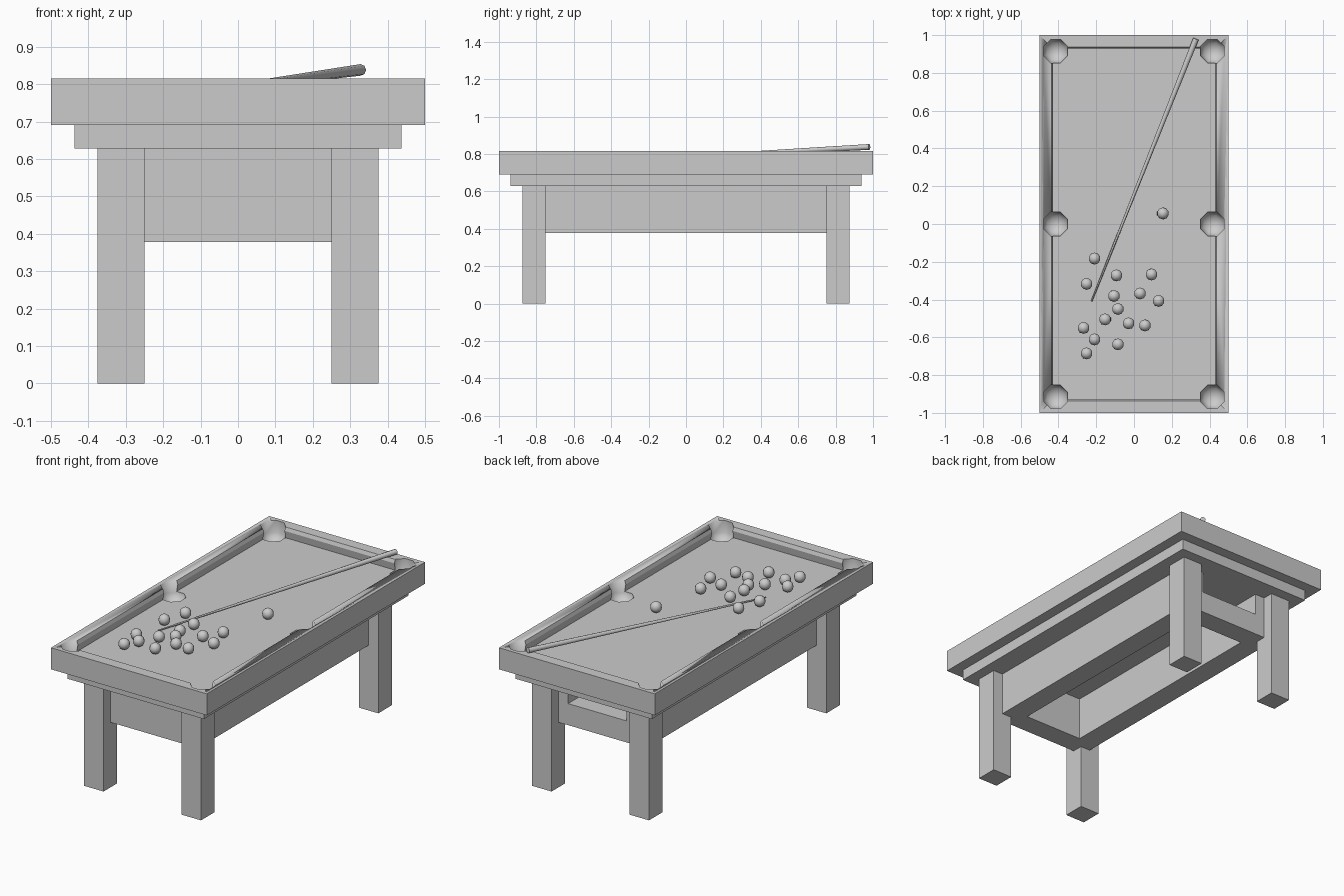
import bpy
import bmesh
import math
from mathutils import Vector

if "Cube" in bpy.data.objects:
    bpy.data.objects.remove(bpy.data.objects["Cube"], do_unlink=True)

grey = bpy.data.materials.new("plain_grey")
grey.use_nodes = True
COLOUR = (0.6, 0.6, 0.6, 1)
grey.diffuse_color = COLOUR
grey.node_tree.nodes["Principled BSDF"].inputs["Base Color"].default_value = COLOUR

BED, TOP = 0.7525, 0.815


def finish(name, bm, smooth=False):
    bmesh.ops.recalc_face_normals(bm, faces=bm.faces[:])
    for f in bm.faces:
        f.smooth = smooth
    mesh = bpy.data.meshes.new(name)
    bm.to_mesh(mesh)
    bm.free()
    mesh.materials.append(grey)
    obj = bpy.data.objects.new(name, mesh)
    bpy.context.collection.objects.link(obj)
    return obj


def loft(name, loops):
    """Skin a list of point loops and cap both ends."""
    bm = bmesh.new()
    rings = [[bm.verts.new(p) for p in loop] for loop in loops]
    for a, b in zip(rings, rings[1:]):
        for i in range(len(a)):
            j = (i + 1) % len(a)
            bm.faces.new((a[i], a[j], b[j], b[i]))
    bm.faces.new(rings[0])
    bm.faces.new(rings[-1])
    return finish(name, bm)


def rect(hx, hy, z, cx=0, cy=0):
    return [(cx + sx * hx, cy + sy * hy, z)
            for sx, sy in ((-1, -1), (1, -1), (1, 1), (-1, 1))]


def box(name, hx, hy, z0, z1, cx=0, cy=0):
    return loft(name, [rect(hx, hy, z0, cx, cy), rect(hx, hy, z1, cx, cy)])


def octagon(r, z, cx, cy):
    return [(cx + r * math.cos((i + 0.5) * math.pi / 4),
             cy + r * math.sin((i + 0.5) * math.pi / 4), z) for i in range(8)]


def cut(target, cutters):
    bpy.context.view_layer.objects.active = target
    for c in cutters:
        c.hide_render = True
        mod = target.modifiers.new("cut", "BOOLEAN")
        mod.operation = "DIFFERENCE"
        mod.solver = "EXACT"
        mod.object = c
        bpy.ops.object.modifier_apply(modifier=mod.name)
        bpy.data.objects.remove(c, do_unlink=True)


# Table top: outer box, rails with a cushion nose, sunken bed
table_top = loft("table_top", [
    rect(0.5, 1, 0.69), rect(0.5, 1, TOP),
    rect(0.4375, 0.9375, TOP), rect(0.43, 0.93, 0.795),
    rect(0.4375, 0.9375, BED)])

# Six octagonal pockets with rounded bottoms
pockets = [(sx * 0.415, y) for sx in (-1, 1) for y in (-0.915, 0, 0.915)]
cut(table_top, [loft("pocket_cutter", [
    octagon(0.0677, 0.9, *p), octagon(0.0677, 0.745, *p),
    octagon(0.048, 0.715, *p), octagon(0.015, 0.703, *p)]) for p in pockets])
for poly in table_top.data.polygons:
    poly.use_smooth = any((poly.center.xy - Vector(p)).length < 0.0665 for p in pockets)

# Apron under the top
box("apron", 0.4375, 0.9375, 0.628, 0.69)

# Legs
for sx, side in ((-1, "right"), (1, "left")):
    for sy, end in ((-1, "front"), (1, "back")):
        box(f"{end}_{side}_leg", 0.0625, 0.0625, 0, 0.628, sx * 0.3125, sy * 0.8125)

# Hollow lower frame with a return opening in the back wall
frame = box("lower_frame", 0.3125, 0.8125, 0.378, 0.628)
cut(frame, [box("hollow_cutter", 0.1875, 0.6875, 0.3, 0.7),
            box("opening_cutter", 0.1875, 0.15, 0.503, 0.7, 0, 0.75)])

# Balls resting on the bed
BALL = 0.0315
spots = [(.153, .056), (-.209, -.183), (-.251, -.317), (-.093, -.272),
         (.093, -.267), (.032, -.368), (.13, -.407), (-.106, -.381),
         (-.085, -.45), (-.153, -.505), (-.267, -.55), (-.029, -.526),
         (.058, -.537), (-.209, -.611), (-.085, -.637), (-.251, -.685)]
for n, (x, y) in enumerate(spots):
    bm = bmesh.new()
    bmesh.ops.create_uvsphere(bm, u_segments=10, v_segments=8, radius=BALL)
    bmesh.ops.translate(bm, verts=bm.verts[:], vec=(x, y, BED + BALL))
    finish(f"ball_{n + 1}", bm, smooth=True)

# Tapered cue leaning on the back rail
tip, butt = Vector((-0.225, -0.41, 0.763)), Vector((0.328, 0.98, 0.838))
axis = butt - tip
bm = bmesh.new()
bmesh.ops.create_cone(bm, cap_ends=True, segments=8, radius1=0.004,
                      radius2=0.0155, depth=axis.length)
bmesh.ops.rotate(bm, verts=bm.verts[:], cent=(0, 0, 0),
                 matrix=axis.to_track_quat("Z", "Y").to_matrix())
bmesh.ops.translate(bm, verts=bm.verts[:], vec=(tip + butt) / 2)
cue = finish("cue", bm, smooth=True)
for poly in cue.data.polygons:
    poly.use_smooth = len(poly.vertices) == 4
